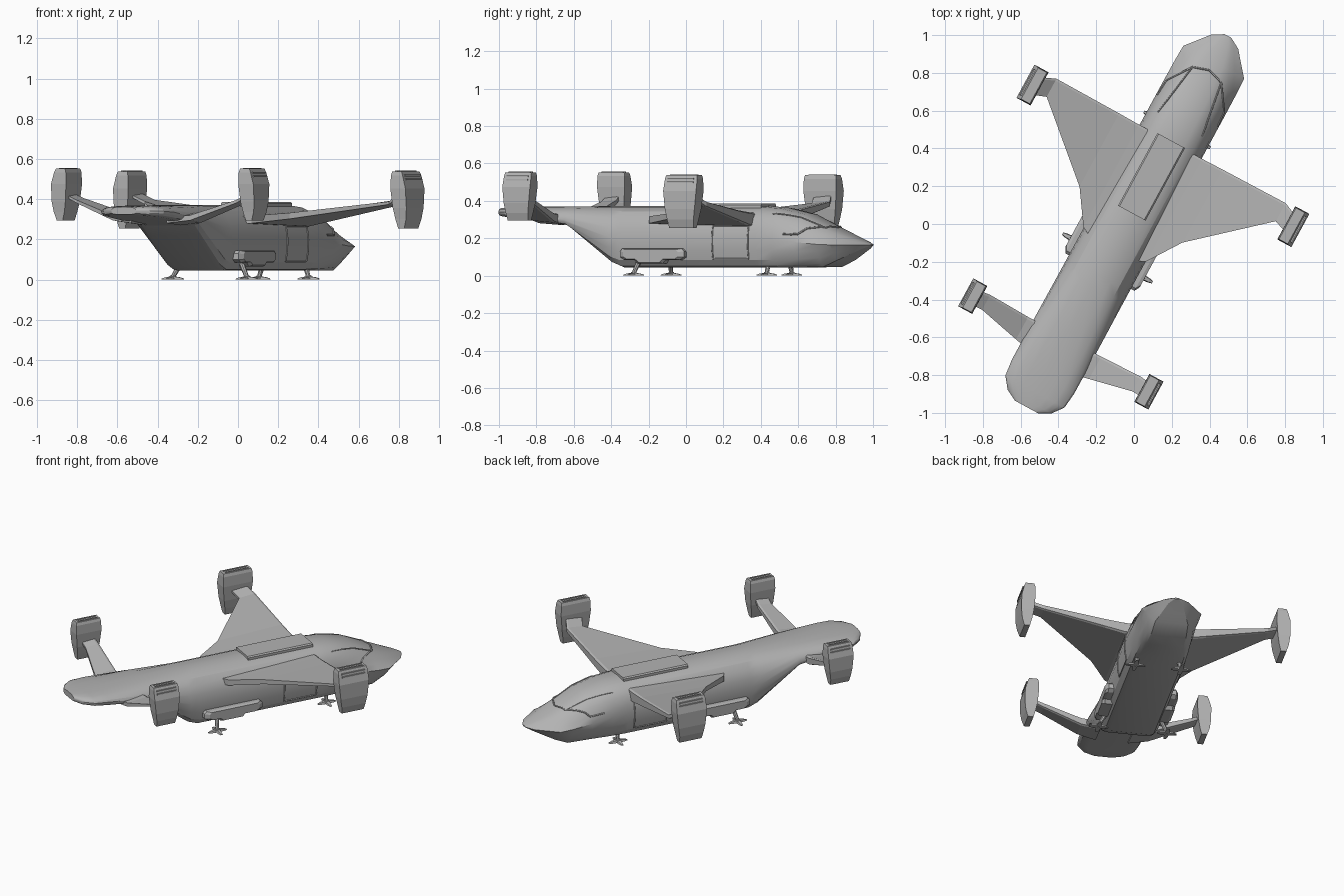
import bpy, bmesh, math
from mathutils import Matrix, Vector
from mathutils.bvhtree import BVHTree

if "Cube" in bpy.data.objects:
    bpy.data.objects.remove(bpy.data.objects["Cube"])

# Craft is modelled along +y, then swung to its parked heading
HEADING = Matrix.Translation((-0.033, 0.018, 0)) @ Matrix.Rotation(math.radians(-28.5), 4, 'Z')
PAINT = bpy.data.materials.new("dark_grey_paint")
PAINT.diffuse_color = (.45, .45, .45, 1)
PAINT.use_nodes = True
PAINT.node_tree.nodes["Principled BSDF"].inputs["Base Color"].default_value = PAINT.diffuse_color


def place(name, data):
    data.materials.append(PAINT)
    ob = bpy.data.objects.new(name, data)
    bpy.context.collection.objects.link(ob)
    ob.matrix_world = HEADING
    return ob


def finish(name, bm, mirror=False, smooth=None):
    bmesh.ops.recalc_face_normals(bm, faces=bm.faces)
    me = bpy.data.meshes.new(name)
    bm.to_mesh(me)
    ob = place(name, me)
    if mirror:
        ob.modifiers.new("Mirror", 'MIRROR').use_mirror_merge = False
    if smooth:
        bpy.ops.object.select_all(action='DESELECT')
        ob.select_set(True)
        bpy.context.view_layer.objects.active = ob
        bpy.ops.object.shade_smooth_by_angle(angle=math.radians(smooth))
    return ob


def add_loft(bm, rings):
    loops = [[bm.verts.new(p) for p in ring] for ring in rings]
    n = len(loops[0])
    for a, b in zip(loops, loops[1:]):
        for i in range(n):
            j = (i + 1) % n
            bm.faces.new((a[i], a[j], b[j], b[i]))
    bm.faces.new(loops[0])
    bm.faces.new(loops[-1][::-1])


def loft(name, rings, mirror=False, smooth=None):
    bm = bmesh.new()
    add_loft(bm, rings)
    return finish(name, bm, mirror, smooth)


# Fuselage: half profile blends from rounded (body) to wedge with a sharp chine (nose)
ROUND = [(0, 1), (.4, .97), (.68, .84), (.86, .62), (.96, .32), (1, 0),
         (.985, -.4), (.93, -.75), (.8, -.96), (.65, -1), (0, -1)]
WEDGE = [(0, 1), (.3, .96), (.5, .8), (.68, .52), (.84, .26), (1, 0),
         (.88, -.28), (.76, -.55), (.64, -.82), (.55, -1), (0, -1)]
# (y, half width, top, chine, bottom, wedge amount)
STATIONS = [
    (1.112, .02, .169, .165, .161, 1), (1.078, .08, .183, .165, .145, 1),
    (1.015, .132, .209, .165, .113, 1), (.954, .183, .235, .165, .083, 1),
    (.87, .186, .272, .168, .046, .75), (.74, .187, .333, .18, .045, .35),
    (.60, .187, .364, .195, .045, .08), (.50, .187, .372, .2, .045, 0),
    (-.33, .187, .372, .2, .045, 0), (-.39, .187, .372, .205, .068, 0),
    (-.66, .188, .371, .3, .27, 0), (-.94, .188, .369, .335, .302, 0),
    (-1.03, .178, .367, .34, .312, 0), (-1.09, .132, .365, .342, .318, 0),
    (-1.123, .07, .362, .345, .325, 0)]


def hull_ring(y, w, top, mid, bot, k):
    half = []
    for a, b in zip(ROUND, WEDGE):
        x, z = Vector(a).lerp(Vector(b), k)
        half.append((x * w, mid + z * ((top - mid) if z > 0 else (mid - bot))))
    return [Vector((x, y, z)) for x, z in half + [(-x, z) for x, z in half[-2:0:-1]]]


fuselage = loft("fuselage", [hull_ring(*s) for s in STATIONS], smooth=25)
hull_bm = bmesh.new()
hull_bm.from_mesh(fuselage.data)
hull = BVHTree.FromBMesh(hull_bm)


# Raised trim strips that follow the hull surface
def trim(name, points, cast, cyclic=False, r=.005):
    pts = points + points[:1] if cyclic else points
    path = []
    for a, b in zip(pts, pts[1:]):
        for k in range(16):
            o, d = cast(Vector(a).lerp(Vector(b), k / 16))
            hit, normal = hull.ray_cast(o, d)[:2]
            if hit:
                path.append(hit + normal * .002)
    cu = bpy.data.curves.new(name, 'CURVE')
    cu.dimensions = '3D'
    cu.bevel_depth = r
    cu.bevel_resolution = 0
    sp = cu.splines.new('POLY')
    sp.points.add(len(path) - 1)
    for p, q in zip(sp.points, path):
        p.co = (*q, 1)
    sp.use_cyclic_u = cyclic
    place(name, cu)


def from_above(p):
    return Vector((p.x, p.y, 1)), Vector((0, 0, -1))


trim("windscreen_sill", [(-.178, .66), (-.172, .75), (-.086, .877), (0, .905),
                         (.086, .877), (.172, .75), (.178, .66)], from_above)
for s, side in ((1, "right"), (-1, "left")):
    def from_side(p, s=s):
        return Vector((s, p.x, p.y)), Vector((-s, 0, 0))
    trim("windscreen_post_" + side, [(s * .086, .877), (s * .135, .56)], from_above, r=.004)
    trim("door_frame_" + side, [(.24, .09), (.457, .09), (.457, .265), (.24, .265)],
         from_side, True, .004)

# Dorsal hatch
loft("dorsal_hatch", [[(-x, .045, z), (x, .045, z), (x, .482, z), (-x, .482, z)]
                      for x, z in ((.083, .35), (.083, .379), (.075, .386))])


# Wings: slab sections thinning to the trailing edge (x, leading y, trailing y, bottom, top)
def wing_ring(x, lead, trail, bot, top):
    t = top - bot
    return [(x, lead, bot + t * .1), (x, lead, top - t * .1), (x, lead - .012, top),
            (x, trail, top - t * .3), (x, trail, bot + t * .2), (x, lead - .012, bot)]


loft("main_wing", [wing_ring(*s) for s in (
    (.10, .475, -.19, .262, .335), (.19, .475, -.142, .265, .34), (.31, .477, .036, .29, .35),
    (.69, .48, .371, .368, .397), (.76, .45, .345, .405, .435))], True)
loft("tail_wing", [wing_ring(*s) for s in (
    (.10, -.70, -.86, .27, .325), (.22, -.70, -.835, .285, .335),
    (.452, -.693, -.783, .375, .405), (.51, -.70, -.785, .405, .43))], True)


# Engine pods: slab loft along z with a bulged outer face and louvred intake
def engine_pod(name, x, y, length, z0, z1):
    h = z1 - z0
    # (height fraction, inner x, outer x, length factor)
    levels = [(0, -.012, .022, .74), (.16, -.024, .036, .80), (.36, -.034, .043, .90),
              (.70, -.042, .043, 1), (.93, -.040, .026, .98), (1, -.034, .018, .94)]
    rings = []
    for f, a, b, k in levels:
        l, z = length * k / 2, z0 + f * h
        rings.append([(x + a, y - l, z), (x + b, y - l, z), (x + b, y + l, z), (x + a, y + l, z)])
    loft(name, rings, True)
    bm = bmesh.new()
    for dx, z in ((.033, z1 - .038), (.028, z1 - .02), (-.022, z1), (.004, z1)):
        m = Matrix.Translation((x + dx, y, z)) @ Matrix.Diagonal((.009, length * .78, .008, 1))
        bmesh.ops.create_cube(bm, size=1, matrix=m)
    finish(name + "_louvres", bm, True)


engine_pod("front_engine_pod", .785, .39, .2, .255, .538)
engine_pod("rear_engine_pod", .53, -.743, .168, .295, .552)

# Side sponsons with notched lower edge
SPONSON = [(-.31, .13), (-.295, .145), (.065, .145), (.08, .13), (.08, .1), (.055, .085),
           (-.03, .085), (-.05, .065), (-.2, .065), (-.225, .085), (-.285, .085), (-.31, .1)]
cy, cz = -.115, .108
loft("side_sponson", [[(x, cy + (y - cy) * k, cz + (z - cz) * k) for y, z in SPONSON]
                      for x, k in ((.15, 1), (.208, 1), (.224, .85))], True)


# Landing legs: slanted strut, hub and four tapered toes
def landing_leg(name, foot, top):
    bm = bmesh.new()
    foot, top = Vector(foot), Vector(top)
    axis = top - foot
    rot = axis.to_track_quat('Z', 'Y').to_matrix().to_4x4()
    bmesh.ops.create_cone(bm, cap_ends=True, segments=8, radius1=.011, radius2=.014,
                          depth=axis.length, matrix=Matrix.Translation((foot + top) / 2) @ rot)
    bmesh.ops.create_cone(bm, cap_ends=True, segments=8, radius1=.022, radius2=.014, depth=.018,
                          matrix=Matrix.Translation((foot.x, foot.y, .011)))
    for i in range(4):
        turn = Matrix.Translation((foot.x, foot.y, 0)) @ Matrix.Rotation(i * math.pi / 2, 4, 'Z')
        add_loft(bm, [[turn @ Vector(p) for p in ((r, -w, 0), (r, w, 0), (r, w * .7, h), (r, -w * .7, h))]
                      for r, w, h in ((.005, .015, .016), (.04, .012, .011), (.06, .007, .005))])
    finish(name, bm, True)


landing_leg("front_landing_leg", (.14, .547, .012), (.125, .547, .06))
landing_leg("rear_landing_leg", (.21, -.225, .012), (.17, -.21, .085))
